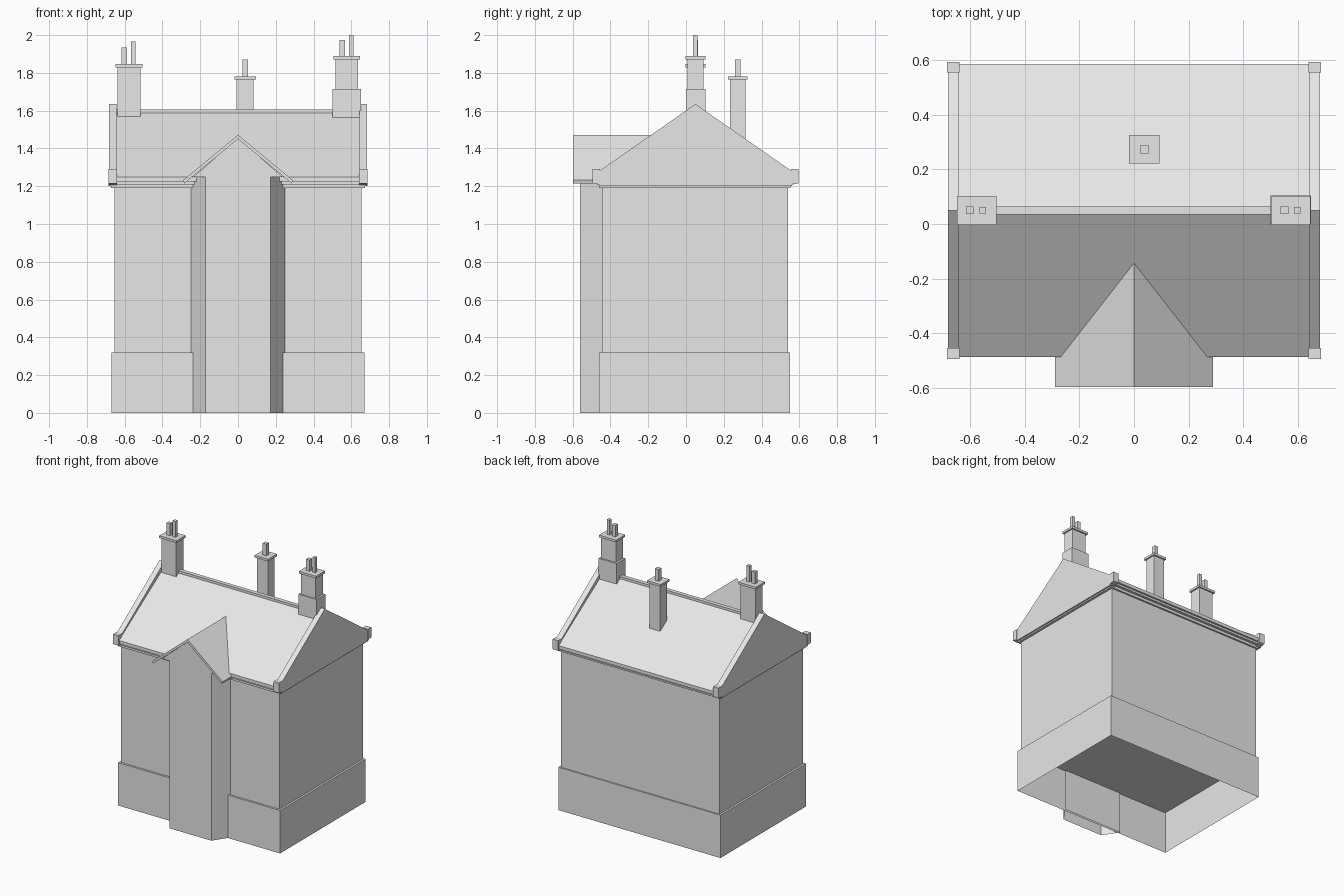
import bpy, bmesh
from mathutils import Vector

if "Cube" in bpy.data.objects:
    bpy.data.objects.remove(bpy.data.objects["Cube"])

stone = bpy.data.materials.new("pale_grey")
stone.diffuse_color = (0.8, 0.8, 0.8, 1)
stone.use_nodes = True
stone.node_tree.nodes["Principled BSDF"].inputs["Base Color"].default_value = stone.diffuse_color


def finish(name, bm):
    bmesh.ops.recalc_face_normals(bm, faces=bm.faces)
    me = bpy.data.meshes.new(name)
    bm.to_mesh(me)
    bm.free()
    me.materials.append(stone)
    ob = bpy.data.objects.new(name, me)
    bpy.context.collection.objects.link(ob)
    return ob


def prism(name, pts, axis, a, b, open_start=False):
    """Extrude a 2D outline along an axis from a to b."""
    place = {"x": lambda p: (a, p[0], p[1]),
             "y": lambda p: (p[0], a, p[1]),
             "z": lambda p: (p[0], p[1], a)}[axis]
    bm = bmesh.new()
    face = bm.faces.new([bm.verts.new(place(p)) for p in pts])
    ext = bmesh.ops.extrude_face_region(bm, geom=[face], use_keep_orig=True)
    step = Vector([(b - a) if axis == k else 0 for k in "xyz"])
    bmesh.ops.translate(bm, vec=step, verts=[v for v in ext["geom"] if isinstance(v, bmesh.types.BMVert)])
    bmesh.ops.recalc_face_normals(bm, faces=bm.faces)
    if open_start:
        bmesh.ops.delete(bm, geom=[face], context="FACES_ONLY")
    return finish(name, bm)


def box(name, x0, x1, y0, y1, z0, z1, open_bottom=False):
    return prism(name, [(x0, y0), (x1, y0), (x1, y1), (x0, y1)], "z", z0, z1, open_bottom)


CY = 0.05  # ridge line of the house

# Plinth (open underneath), walls and stepped cornice
box("plinth", -0.67, 0.67, -0.46, 0.55, 0, 0.32, True)
box("walls", -0.655, 0.655, -0.445, 0.54, 0.315, 1.2)
box("cornice_lower", -0.672, 0.672, -0.46, 0.553, 1.19, 1.215)
box("cornice_upper", -0.65, 0.65, -0.473, 0.573, 1.21, 1.235)

# Main roof and ridge cap
prism("main_roof", [(CY - 0.537, 1.225), (CY + 0.537, 1.225), (CY + 0.537, 1.25),
                    (CY, 1.597), (CY - 0.537, 1.25)], "x", -0.65, 0.65)
prism("ridge_cap", [(CY - 0.015, 1.58), (CY + 0.015, 1.58), (CY + 0.015, 1.605),
                    (CY - 0.015, 1.605)], "x", -0.645, 0.645)

# Gable parapets with kneeler blocks at each foot
for side, s in (("left", -1), ("right", 1)):
    prism("gable_" + side, [(CY - 0.51, 1.2), (CY + 0.51, 1.2), (CY + 0.51, 1.28),
                            (CY, 1.635), (CY - 0.51, 1.28)], "x", s * 0.642, s * 0.683)
    for end, e in (("front", -1), ("back", 1)):
        prism(f"kneeler_{side}_{end}",
              [(CY + e * 0.505, 1.2), (CY + e * 0.512, 1.21), (CY + e * 0.545, 1.215),
               (CY + e * 0.545, 1.29), (CY + e * 0.505, 1.29)], "x", s * 0.64, s * 0.685)

# Projecting bay with canted sides, gable and pitched roof
prism("bay_walls", [(-0.172, -0.56), (0.172, -0.56), (0.248, -0.445), (-0.248, -0.445)],
      "z", 0, 1.25, True)
prism("bay_gable", [(-0.235, 1.25), (0.235, 1.25), (0, 1.455)], "y", -0.56, -0.2)
prism("bay_roof", [(-0.29, 1.232), (0, 1.472), (0.29, 1.232), (0.285, 1.215),
                   (0, 1.45), (-0.285, 1.215)], "y", -0.597, -0.137)


# Chimneys: shaft, cap and pots
def chimney(name, x, y, hx, hy, z0, z1, pots):
    box(name + "_shaft", x - hx, x + hx, y - hy, y + hy, z0, z1)
    box(name + "_cap", x - hx - 0.011, x + hx + 0.011, y - hy - 0.011, y + hy + 0.011, z1 - 0.003, z1 + 0.014)
    for i, (px, r, top) in enumerate(pots):
        box(f"{name}_pot_{i + 1}", px - r, px + r, y - r, y + r, z1, top)


chimney("left_chimney", -0.577, 0.05, 0.061, 0.042, 1.565, 1.832, [(-0.602, 0.014, 1.935), (-0.554, 0.012, 1.965)])
chimney("right_chimney", 0.576, 0.05, 0.06, 0.042, 1.565, 1.875, [(0.552, 0.014, 1.975), (0.599, 0.012, 2.0)])
box("right_chimney_base", 0.5, 0.65, 0.0, 0.104, 1.558, 1.715)
chimney("back_chimney", 0.038, 0.274, 0.045, 0.041, 1.38, 1.768, [(0.038, 0.015, 1.87)])
